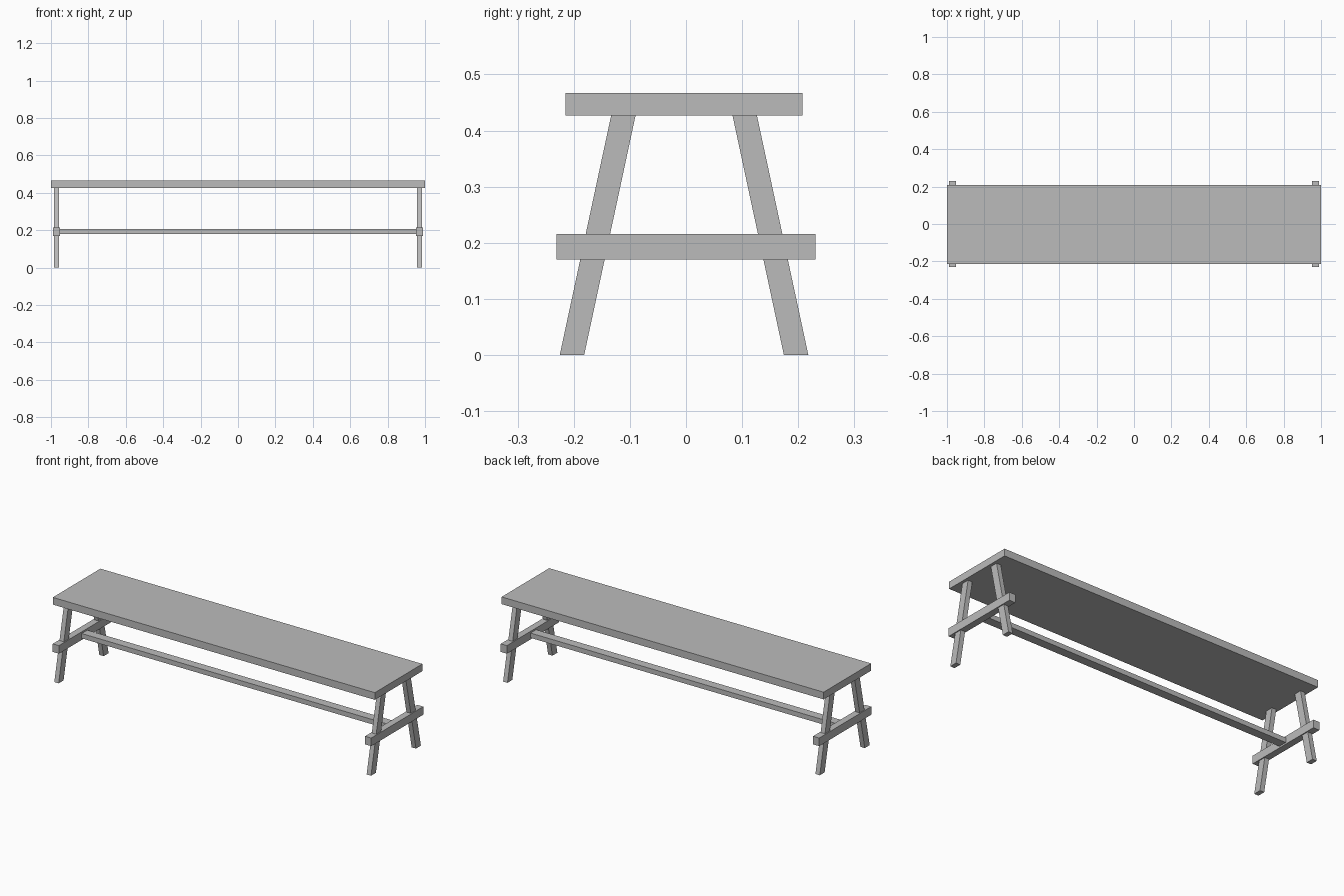
import bpy
import bmesh

cube = bpy.data.objects.get("Cube")
if cube:
    bpy.data.objects.remove(cube, do_unlink=True)

grey = bpy.data.materials.new("plain grey")
grey.use_nodes = True
grey.diffuse_color = (0.5, 0.5, 0.5, 1)
grey.node_tree.nodes["Principled BSDF"].inputs["Base Color"].default_value = (0.5, 0.5, 0.5, 1)

MID_Y = -0.0035      # centre line of the frame
END_X = 0.97         # centre of each leg frame
SEAT_BOTTOM, SEAT_TOP = 0.4265, 0.467


def prism(name, profile, x0, x1):
    """Extrude a (y, z) outline along x."""
    bm = bmesh.new()
    face = bm.faces.new([bm.verts.new((x0, y, z)) for y, z in profile])
    ext = bmesh.ops.extrude_face_region(bm, geom=[face])
    verts = [v for v in ext["geom"] if isinstance(v, bmesh.types.BMVert)]
    bmesh.ops.translate(bm, verts=verts, vec=(x1 - x0, 0, 0))
    bmesh.ops.recalc_face_normals(bm, faces=bm.faces)
    mesh = bpy.data.meshes.new(name)
    bm.to_mesh(mesh)
    bm.free()
    mesh.materials.append(grey)
    obj = bpy.data.objects.new(name, mesh)
    bpy.context.collection.objects.link(obj)
    return obj


def box(name, x0, x1, y0, y1, z0, z1):
    return prism(name, [(y0, z0), (y1, z0), (y1, z1), (y0, z1)], x0, x1)


# Seat plank
box("seat", -1, 1, -0.2145, 0.2075, SEAT_BOTTOM, SEAT_TOP)

# Splayed legs and the crossbar at each end
for side, sx in (("right", -1), ("left", 1)):
    cx = sx * END_X
    for place, sy in (("front", -1), ("back", 1)):
        outline = [(MID_Y + sy * y, z) for y, z in
                   ((0.178, 0), (0.2215, 0), (0.13, SEAT_BOTTOM), (0.0865, SEAT_BOTTOM))]
        prism(f"{place}_{side}_leg", outline, cx - 0.0135, cx + 0.0135)
    box(f"{side}_crossbar", cx - 0.019, cx + 0.019, -0.231, 0.231, 0.17, 0.2155)

# Long stretcher between the crossbars
box("stretcher", 0.019 - END_X, END_X - 0.019, MID_Y - 0.025, MID_Y + 0.025, 0.179, 0.206)
